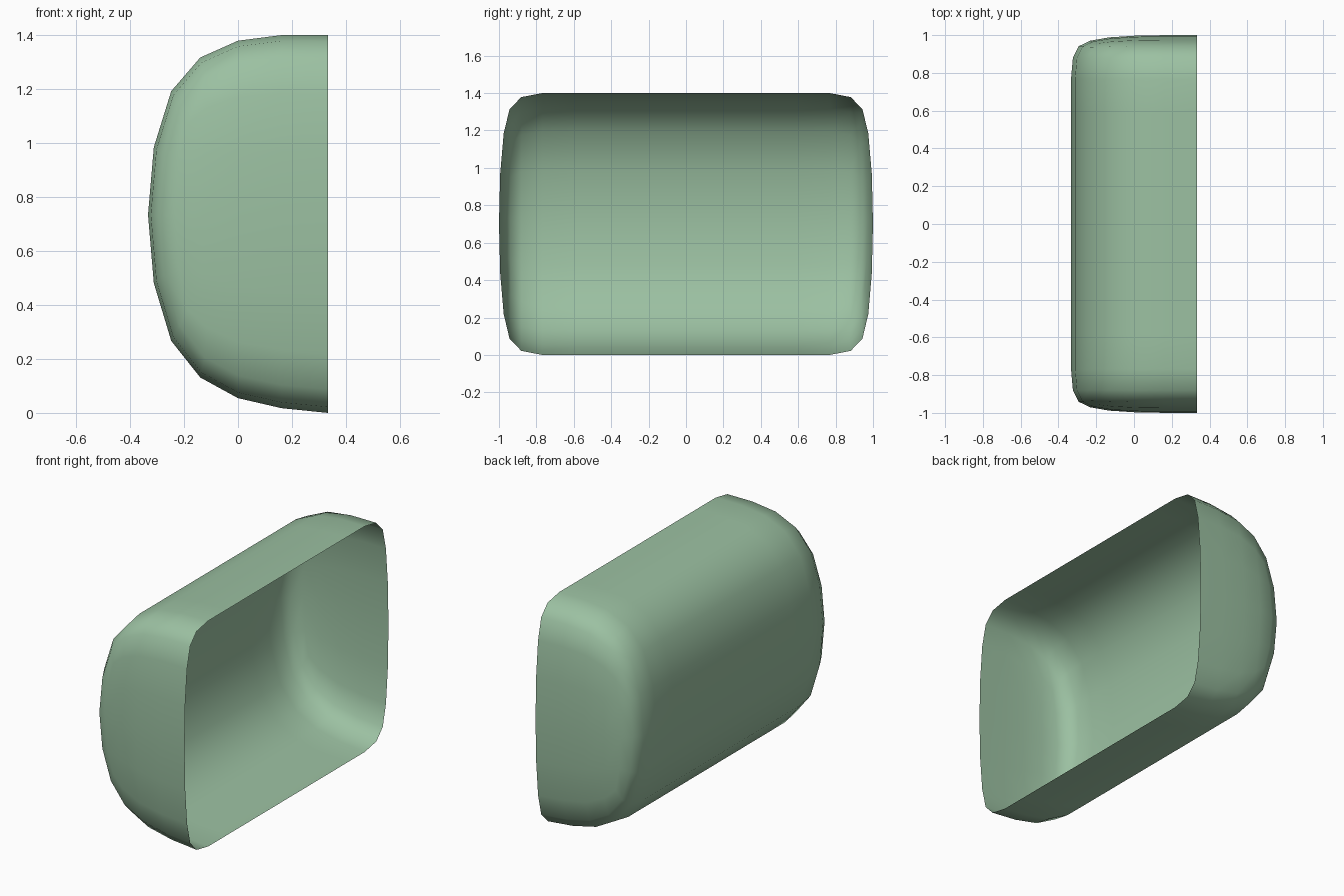
import bpy

if "Cube" in bpy.data.objects:
    bpy.data.objects.remove(bpy.data.objects["Cube"])

# coarse open box; subdivision rounds it into the smooth shell
FRONT, BACK = 0.333, -0.355
TOP, LIFT = 1.4, 0.07          # the floor rises slightly toward the closed side
STATIONS = (-1.006, -0.806, 0.806, 1.006)
section = [(FRONT, 0.0), (BACK, LIFT), (BACK, TOP), (FRONT, TOP)]

verts = [(x, y, z) for y in STATIONS for x, z in section]
# floor, back and top strips
faces = [(4*i + j, 4*i + j + 1, 4*i + j + 5, 4*i + j + 4)
         for i in range(3) for j in range(3)]
# end caps
faces += [(3, 2, 1, 0), (12, 13, 14, 15)]

mesh = bpy.data.meshes.new("open_shell")
mesh.from_pydata(verts, [], faces)
mesh.update()
shell = bpy.data.objects.new("open_shell", mesh)
bpy.context.collection.objects.link(shell)
for p in mesh.polygons:
    p.use_smooth = True

# rounding
sub = shell.modifiers.new("rounding", 'SUBSURF')
sub.levels = sub.render_levels = 2
sub.use_limit_surface = False
sub.boundary_smooth = 'ALL'

# soft green
mat = bpy.data.materials.new("soft_green")
mat.diffuse_color = (0.33, 0.53, 0.36, 1)
mat.use_nodes = True
mat.node_tree.nodes["Principled BSDF"].inputs["Base Color"].default_value = mat.diffuse_color
mesh.materials.append(mat)
